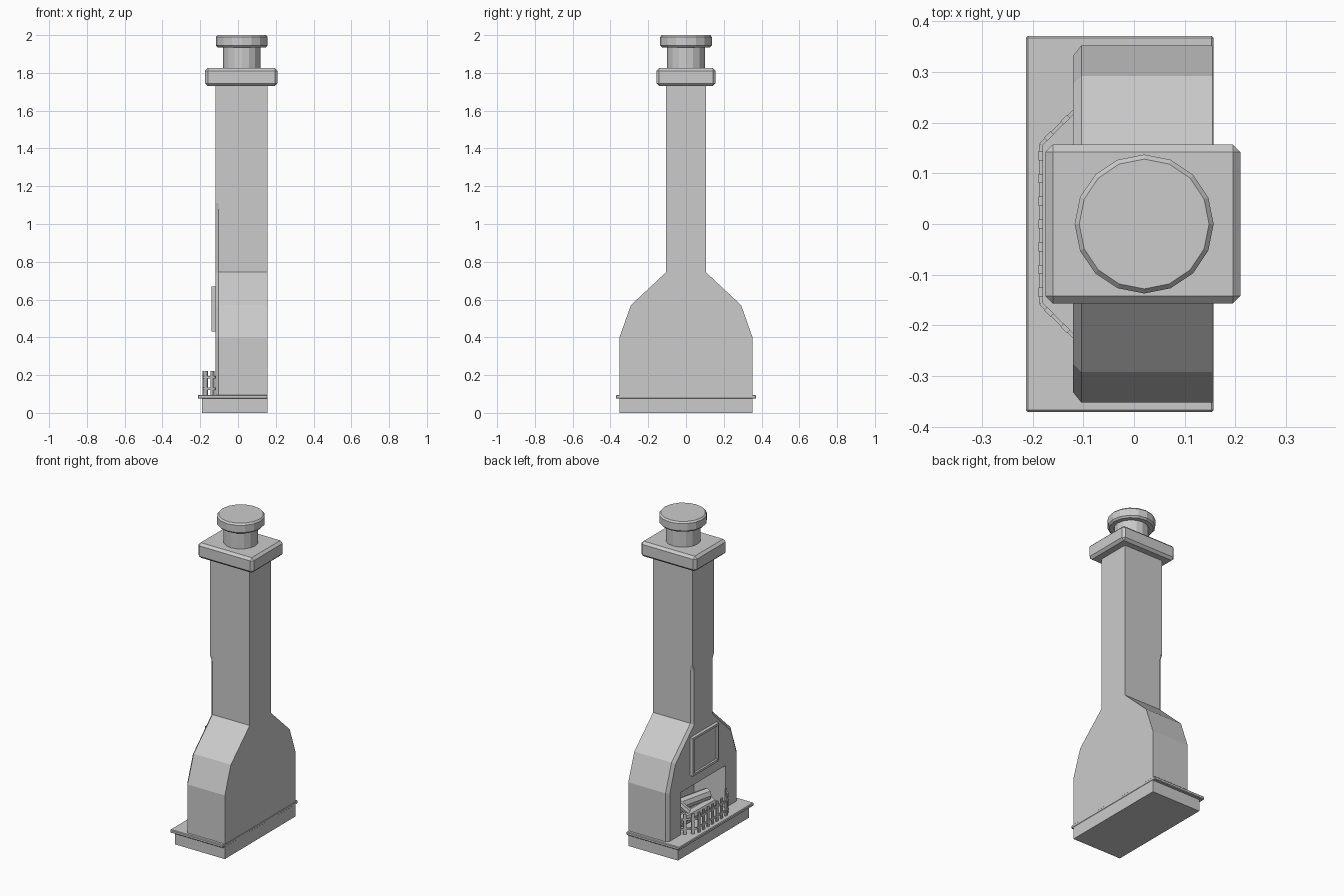
import bpy, bmesh, math
from mathutils import Vector

if "Cube" in bpy.data.objects:
    bpy.data.objects.remove(bpy.data.objects["Cube"])


def finish(name, bm):
    bmesh.ops.recalc_face_normals(bm, faces=bm.faces)
    me = bpy.data.meshes.new(name)
    bm.to_mesh(me)
    bm.free()
    ob = bpy.data.objects.new(name, me)
    bpy.context.collection.objects.link(ob)
    return ob


def box(name, lo, hi, bevel=0):
    lo, hi = Vector(lo), Vector(hi)
    bm = bmesh.new()
    bmesh.ops.create_cube(bm, size=1)
    for v in bm.verts:
        v.co = (lo + hi) / 2 + Vector(v.co[i] * (hi - lo)[i] for i in range(3))
    if bevel:
        bmesh.ops.bevel(bm, geom=bm.edges[:], offset=bevel, segments=1, affect='EDGES')
    return finish(name, bm)


def loft(name, loops):
    """Skin a stack of equal-length loops and cap both ends."""
    bm = bmesh.new()
    rings = [[bm.verts.new(p) for p in lp] for lp in loops]
    n = len(rings[0])
    for a, b in zip(rings, rings[1:]):
        for i in range(n):
            j = (i + 1) % n
            bm.faces.new((a[i], a[j], b[j], b[i]))
    bm.faces.new(rings[0])
    bm.faces.new(rings[-1])
    return finish(name, bm)


def turned(name, profile, cx, sides=16):
    return loft(name, [[(cx + r * math.cos(k * math.tau / sides),
                         r * math.sin(k * math.tau / sides), z)
                        for k in range(sides)] for r, z in profile])


def rod(name, a, b, radius, sides=8):
    a, b = Vector(a), Vector(b)
    q = (b - a).to_track_quat('Z', 'Y')
    ring = [q @ Vector((radius * math.cos(k * math.tau / sides),
                        radius * math.sin(k * math.tau / sides), 0)) for k in range(sides)]
    return loft(name, [[p + v for v in ring] for p in (a, b)])


# Chimney breast and stack: symmetric outline with a stopped chamfer on the front edges
outer = [(.352, .09), (.352, .4), (.292, .57), (.105, .745), (.105, 1.08), (.105, 1.11), (.105, 1.74)]
inner = [(.332, .09), (.332, .396), (.276, .557), (.09, .735), (.09, 1.08), (.105, 1.11), (.105, 1.74)]


def outline(half, x):
    return [(x, y, z) for y, z in half] + [(x, -y, z) for y, z in reversed(half)]


body = loft("chimney_breast", [outline(outer, .155), outline(outer, -.104), outline(inner, -.12)])

# Firebox opening
cutter = box("firebox_cutter", (-.2, -.22, .05), (.1, .22, .36))
cutter.hide_render = True
mod = body.modifiers.new("firebox", 'BOOLEAN')
mod.operation, mod.solver, mod.object = 'DIFFERENCE', 'EXACT', cutter
bpy.context.view_layer.objects.active = body
body.select_set(True)
bpy.ops.object.modifier_apply(modifier=mod.name)
bpy.data.objects.remove(cutter)

# Hearth plinth and slab
box("hearth_plinth", (-.19, -.352, 0), (.155, .352, .078))
box("hearth_slab", (-.213, -.371, .075), (.157, .371, .095), .004)

# Chimney cap, flue pot and crown
box("chimney_cap", (-.175, -.157, 1.73), (.21, .157, 1.825), .015)
turned("flue_pot", [(.1, 1.82), (.1, 1.95)], .02)
turned("flue_crown", [(.127, 1.935), (.137, 1.945), (.137, 1.99), (.128, 2.0)], .02)

# Picture frame above the opening
W, T, Z0, Z1 = .13, .014, .43, .67
box("picture_panel", (-.127, -W + T, Z0 + T), (-.118, W - T, Z1 - T))
for n, z in (("bottom", Z0), ("top", Z1 - T)):
    box("picture_frame_" + n, (-.14, -W, z), (-.118, W, z + T))
for n, y in (("right", -W), ("left", W - T)):
    box("picture_frame_" + n, (-.14, y, Z0 + T), (-.118, y + T, Z1 - T))


# Fire guard: three lattice panels
def bar(name, a, b, z0, z1, t=.007):
    """Flat upright slab between plan points a and b."""
    a, b = Vector(a), Vector(b)
    d = (b - a).normalized()
    n = Vector((-d.y, d.x)) * t / 2
    plan = [a + n, b + n, b - n, a - n]
    return loft(name, [[(p.x, p.y, z) for p in plan] for z in (z0, z1)])


corners = [Vector(p) for p in ((-.119, -.222), (-.184, -.157), (-.184, .157), (-.119, .222))]
for s, (a, b) in enumerate(zip(corners, corners[1:])):
    d = (b - a).normalized()
    count = 7 if s == 1 else 2
    for k, z in enumerate((.122, .182)):
        bar(f"guard_rail_{s}_{k}", a, b, z, z + .013)
    for k in range(count):
        c = a + (b - a) * (k + .5) / count
        bar(f"guard_upright_{s}_{k}", c - d * .009, c + d * .009, .093, .222, .009)

# Stacked logs
rod("log_back", (.05, -.16, .13), (.04, .17, .13), .036)
rod("log_front", (-.06, -.17, .13), (-.05, .16, .13), .036)
rod("log_top", (-.05, -.14, .195), (.02, .16, .195), .036)
rod("log_leaning", (-.06, .06, .16), (.06, .13, .29), .022)
